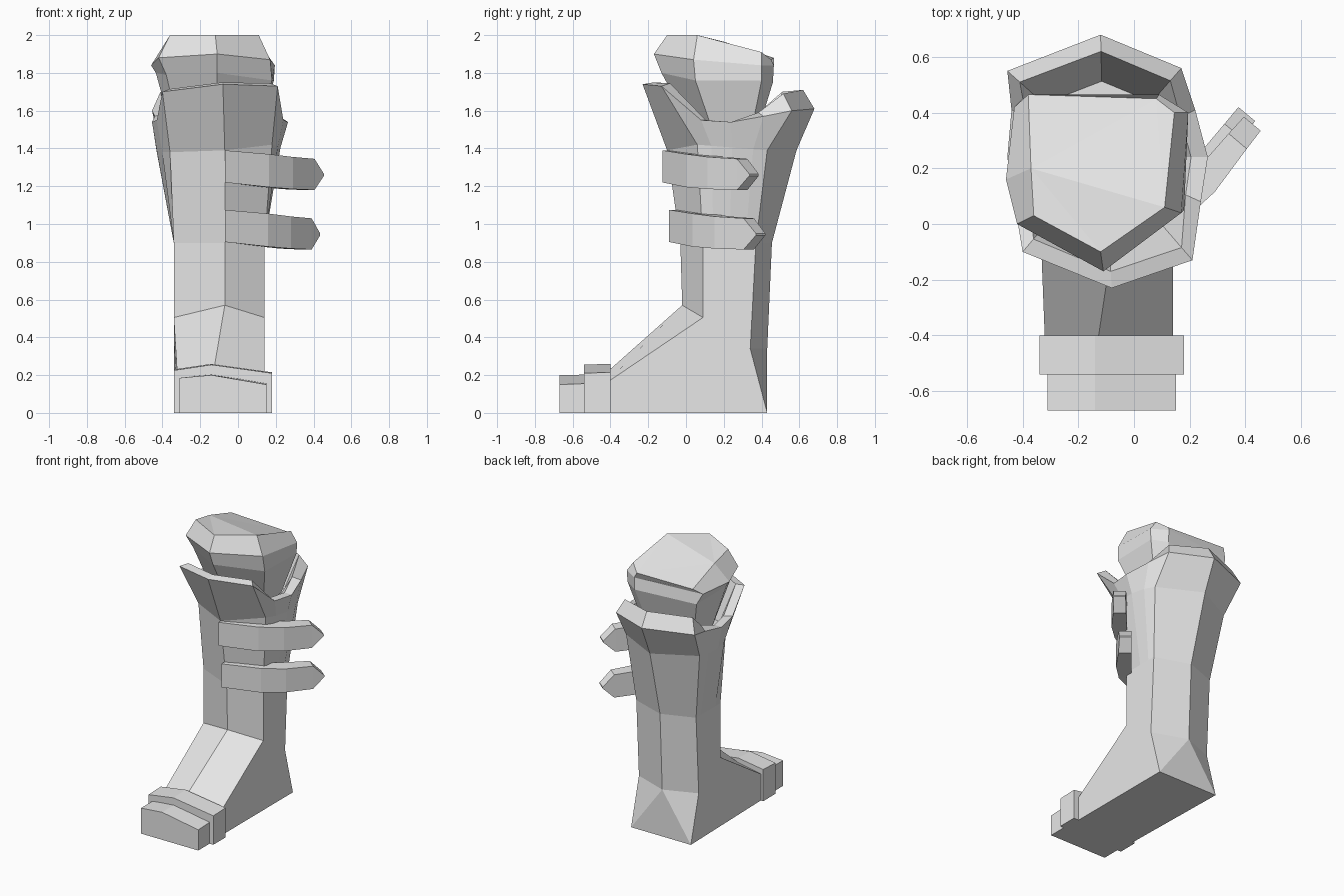
import bpy, bmesh
from mathutils import Vector

if "Cube" in bpy.data.objects:
    bpy.data.objects.remove(bpy.data.objects["Cube"])

grey = bpy.data.materials.new("light grey")
grey.diffuse_color = (0.8, 0.8, 0.8, 1)
grey.use_nodes = True
grey.node_tree.nodes["Principled BSDF"].inputs["Base Color"].default_value = grey.diffuse_color


def make(name, rings, caps=(True, True), extra=()):
    """Loft closed rings into one flat-shaded mesh; extra holds faces as point lists."""
    bm = bmesh.new()
    loops = [[bm.verts.new(p) for p in ring] for ring in rings]
    n = len(loops[0])
    for a, b in zip(loops, loops[1:]):
        for i in range(n):
            j = (i + 1) % n
            bm.faces.new((a[i], a[j], b[j], b[i]))
    if caps[0]:
        bm.faces.new(loops[0][::-1])
    if caps[1]:
        bm.faces.new(loops[-1])
    for pts in extra:
        bm.faces.new([bm.verts.new(p) for p in pts])
    bmesh.ops.remove_doubles(bm, verts=bm.verts, dist=0.0005)
    bmesh.ops.triangulate(bm, faces=[f for f in bm.faces if len(f.verts) > 4])
    bmesh.ops.recalc_face_normals(bm, faces=bm.faces)
    me = bpy.data.meshes.new(name)
    bm.to_mesh(me)
    bm.free()
    me.materials.append(grey)
    ob = bpy.data.objects.new(name, me)
    bpy.context.collection.objects.link(ob)
    return ob


def widen(hexa, bulge=0.0):
    """Six-sided ring (front, RF, RB, back, LB, LF) to twelve, adding three points per side."""
    f, rf, rb, b, lb, lf = [Vector(p) for p in hexa]

    def side(p, q, s):
        return [p.lerp(q, t) + Vector((s * k * bulge, 0, 0))
                for t, k in ((0.2, 0.7), (0.5, 1), (0.8, 0.7))]
    return [f, rf, *side(rf, rb, 1), rb, b, lb, *side(lb, lf, -1), lf]


# Boot shaft: ankle, calf, upper calf, flared rim, rolled inner rim, inner floor
ankle = widen([(-.07, -.02, .57), (.14, .09, .505), (.14, .34, .34),
               (-.11, .43, .34), (-.34, .34, .34), (-.34, .09, .505)])
calf = widen([(-.07, -.03, .9), (.14, .09, .9), (.14, .37, .9),
              (-.11, .455, .9), (-.34, .37, .9), (-.34, .09, .9)])
upper = widen([(-.07, -.10, 1.39), (.18, .06, 1.42), (.18, .43, 1.39),
               (-.12, .585, 1.39), (-.41, .43, 1.39), (-.36, .06, 1.38)], .045)
rim = [Vector(p) for p in [
    (-.08, -.23, 1.74), (.21, -.13, 1.73), (.24, .08, 1.55), (.265, .24, 1.54),
    (.22, .41, 1.57), (.17, .56, 1.60), (-.12, .68, 1.61), (-.455, .55, 1.60),
    (-.44, .41, 1.57), (-.455, .24, 1.54), (-.43, .08, 1.55), (-.40, -.10, 1.70)]]
mid = Vector((-.11, .24, 0))
lift = [.01, .015, 0, 0, .02, .09, .10, .10, .02, 0, 0, .015]
inner, floor = [], []
for p, dz in zip(rim, lift):
    d = Vector((mid.x - p.x, mid.y - p.y, 0)).normalized()
    inner.append(p + d * 0.06 + Vector((0, 0, dz)))
    q = mid.lerp(p, 0.62)
    floor.append(Vector((q.x, q.y, 1.45)))

# Foot: sloped instep, sides, heel and sole, joined to the ankle ring
hr, hl = (.14, .43, 0), (-.34, .43, 0)
br, tr, tm, tl, bl = (.14, -.42, 0), (.14, -.42, .16), (-.13, -.42, .215), (-.32, -.42, .18), (-.32, -.42, 0)
A = ankle
foot = [(A[0], A[1], tr, tm), (A[11], A[0], tm, tl),
        (*A[1:6], hr, br, tr), (*A[7:12], tl, bl, hl),
        (A[5], A[6], hr), (A[6], A[7], hl), (A[6], hl, hr),
        (br, hr, hl, bl), (br, tr, tm, tl, bl)]
make("boot_shaft", [ankle, calf, upper, rim, inner, floor], (False, True), foot)


# Toe cap and the band behind it: five-sided sections swept along y
def section(y, x0, x1, zl, zm, zr):
    return [(x0, y, 0), (x0, y, zl), (-.14, y, zm), (x1, y, zr), (x1, y, 0)]


make("toe_cap", [section(-.67, -.31, .15, .185, .20, .15), section(-.40, -.31, .15, .185, .205, .16)])
make("toe_band", [section(-.54, -.34, .18, .225, .255, .21), section(-.40, -.34, .18, .23, .26, .215)])


# Two pointed straps wrapping from the front and sticking out at the right
def strap(name, dx, dy, dz):
    stations = [((-.07, -.125), (-.07, -.05), 1.39, 1.22),
                ((.165, .0), (.13, .09), 1.37, 1.195),
                ((.29, .115), (.23, .20), 1.355, 1.185),
                ((.405, .27), (.34, .325), 1.345, 1.18),
                ((.455, .335), (.395, .385), 1.265, 1.255)]
    rings = []
    for i, (o, n, t, b) in enumerate(stations):
        sx = dx * i / 4
        rings.append([(o[0] + sx, o[1] + dy, t + dz), (n[0] + sx, n[1] + dy, t + dz),
                      (n[0] + sx, n[1] + dy, b + dz), (o[0] + sx, o[1] + dy, b + dz)])
    make(name, rings)


strap("upper_strap", 0, 0, 0)
strap("lower_strap", -.02, .035, -.315)

# Faceted leg stump inside the boot, tapering down below a padded top
top = [(-.12, -.10, 2), (.11, .06, 2), (.145, .40, 1.91), (.08, .45, 1.87),
       (-.38, .465, 1.88), (-.37, .20, 1.965), (-.36, .03, 2)]
belly = [(-.11, -.17, 1.90), (.17, .04, 1.87), (.195, .40, 1.84), (.09, .465, 1.84),
         (-.43, .42, 1.84), (-.46, .16, 1.84), (-.42, 0, 1.88)]
under = [(-.11, -.13, 1.80), (.18, .05, 1.76), (.19, .40, 1.76), (.09, .46, 1.75),
         (-.40, .45, 1.77), (-.435, .16, 1.80), (-.38, .03, 1.79)]
neck = [(-.11 + (x + .11) * .72, .27 + (y - .27) * .55, 1.47) for x, y, z in under]
make("leg_stump", [neck, under, belly, top])
